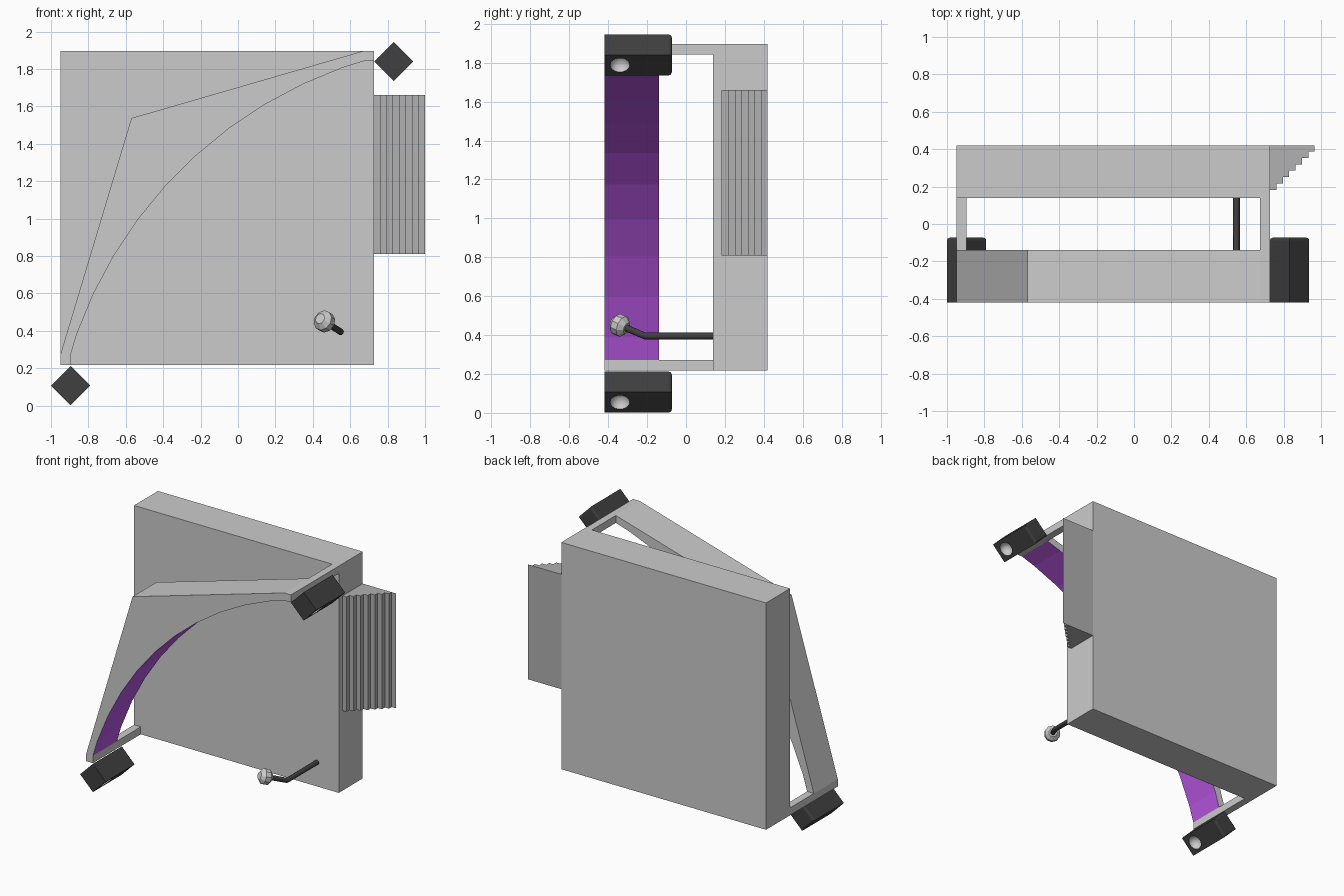
import bpy, bmesh, math
from mathutils import Vector, Matrix

if "Cube" in bpy.data.objects:
    bpy.data.objects.remove(bpy.data.objects["Cube"])


def material(name, rgb):
    m = bpy.data.materials.new(name)
    m.diffuse_color = (*rgb, 1)
    m.use_nodes = True
    m.node_tree.nodes["Principled BSDF"].inputs["Base Color"].default_value = m.diffuse_color
    return m


BLACK = material("black", (0.05, 0.05, 0.05))
DARK = material("dark_grey", (0.44, 0.44, 0.44))
GREY = material("grey", (0.8, 0.8, 0.8))
PURPLE = material("purple", (0.5, 0.1, 0.8))


def finish(name, bm, *mats):
    bmesh.ops.recalc_face_normals(bm, faces=bm.faces)
    me = bpy.data.meshes.new(name)
    bm.to_mesh(me)
    bm.free()
    for m in mats:
        me.materials.append(m)
    ob = bpy.data.objects.new(name, me)
    bpy.context.collection.objects.link(ob)
    return ob


def box_mesh(x0, x1, y0, y1, z0, z1):
    bm = bmesh.new()
    mat = Matrix.Translation(((x0 + x1) / 2, (y0 + y1) / 2, (z0 + z1) / 2))
    bmesh.ops.create_cube(bm, size=1, matrix=mat @ Matrix.Diagonal((x1 - x0, y1 - y0, z1 - z0, 1)))
    return bm


def prism_mesh(points, depth):
    """Extrude a closed 3D outline along a vector."""
    bm = bmesh.new()
    face = bm.faces.new([bm.verts.new(p) for p in points])
    ext = bmesh.ops.extrude_face_region(bm, geom=[face], use_keep_orig=True)
    bmesh.ops.translate(bm, vec=depth, verts=[v for v in ext["geom"] if isinstance(v, bmesh.types.BMVert)])
    return bm


L, R, B, T = -0.95, 0.728, 0.217, 1.897   # frame limits
F, D = -0.42, 0.055                       # front plane, arm thickness

# Back slab and the two arms that carry the reflector
finish("back_slab", box_mesh(L, R, 0.14, 0.42, B, T))
finish("lower_arm", box_mesh(L, L + D, F, 0.14, B, B + D))
finish("upper_arm", box_mesh(R - D, R, F, 0.14, T - D, T))

# Curved reflector: angular outside, inside faces follow a 64-sided circle
step = 360 / 64
angles = [16.6] + [45 + step * (k + 0.5) for k in range(-5, 5)] + [73.4]
arc = [(L + 2.3 - 2.347 * math.cos(math.radians(a)),
        T - 2.3 + 2.347 * math.sin(math.radians(90 - a) + math.radians(2 * a - 90))) for a in angles]
arc = [(x, z) for x, z in arc]
# mirror the vertical coordinate: low angles give the upper left of the circle
arc = [(L + 2.3 - 2.347 * math.cos(math.radians(a)),
        T - 2.3 + 2.347 * math.sin(math.radians(a))) for a in angles]
arc[0], arc[-1] = (L + D, B + D), (R - D, T - D)
outline = [(R - D, T), (L + 0.38, T - 0.36), (L, B + D)] + arc
bm = prism_mesh([(x, F, z) for x, z in outline], (0, 0.28, 0))
arc_set = {(round(x, 4), round(z, 4)) for x, z in arc}
for f in bm.faces:
    if len(f.verts) == 4 and all((round(v.co.x, 4), round(v.co.z, 4)) in arc_set for v in f.verts):
        f.material_index = 1
finish("reflector", bm, GREY, PURPLE)

# Stepped cooling fins
s = 0.034
stair = [(R, 0.42)]
for i in range(8):
    y = min(0.183 + s * i, 0.419)
    stair += [(R + s * i, y), (R + s * (i + 1), y)]
stair.append((R + s * 8, 0.42))
finish("cooling_fins", prism_mesh([(x, y, 0.81) for x, y in stair], (0, 0, 0.85)), DARK)

# Diamond blocks with a round hollow in the lower right face
side = 0.148
for name, cx, cz in (("lower_block", -0.895, 0.107), ("upper_block", 0.832, 1.84)):
    bm = box_mesh(-side / 2, side / 2, F, -0.072, -side / 2, side / 2)
    back = [e for e in bm.edges if all(v.co.y > -0.1 for v in e.verts)]
    bmesh.ops.bevel(bm, geom=back, offset=0.015, segments=3, profile=0.5, affect='EDGES')
    bmesh.ops.transform(bm, verts=bm.verts,
                        matrix=Matrix.Translation((cx, 0, cz)) @ Matrix.Rotation(math.pi / 4, 4, 'Y'))
    block = finish(name, bm, BLACK)
    bm = bmesh.new()
    bmesh.ops.create_uvsphere(bm, u_segments=32, v_segments=16, radius=0.05,
                              matrix=Matrix.Translation((cx + side * 0.3536, -0.34, cz - side * 0.3536)))
    cutter = finish(name + "_cutter", bm, GREY)
    cutter.hide_render = True
    mod = block.modifiers.new("hollow", 'BOOLEAN')
    mod.operation = 'DIFFERENCE'
    mod.solver = 'EXACT'
    mod.material_mode = 'TRANSFER'
    mod.object = cutter
    # bake the cut and drop the cutter
    deps = bpy.context.evaluated_depsgraph_get()
    baked = bpy.data.meshes.new_from_object(block.evaluated_get(deps))
    block.modifiers.clear()
    block.data = baked
    bpy.data.objects.remove(cutter)

# Bent lever rod
bend, tip = Vector((0.548, -0.21, 0.395)), Vector((0.462, -0.34, 0.45))
cu = bpy.data.curves.new("lever_rod", 'CURVE')
cu.dimensions = '3D'
cu.bevel_depth = 0.018
cu.bevel_resolution = 3
cu.use_fill_caps = True
sp = cu.splines.new('POLY')
sp.points.add(2)
for p, co in zip(sp.points, ((0.548, 0.15, 0.395), bend, tip)):
    p.co = (*co, 1)
cu.materials.append(BLACK)
bpy.context.collection.objects.link(bpy.data.objects.new("lever_rod", cu))

# Faceted knob on the lever
bm = bmesh.new()
bmesh.ops.create_cone(bm, cap_ends=True, segments=10, radius1=0.056, radius2=0.056, depth=0.09)
rims = [e for e in bm.edges if abs(e.verts[0].co.z - e.verts[1].co.z) < 0.001]
bmesh.ops.bevel(bm, geom=rims, offset=0.026, segments=1, affect='EDGES')
turn = (tip - bend).to_track_quat('Z', 'Y').to_matrix().to_4x4()
bmesh.ops.transform(bm, verts=bm.verts, matrix=Matrix.Translation(tip) @ turn)
finish("lever_knob", bm)
